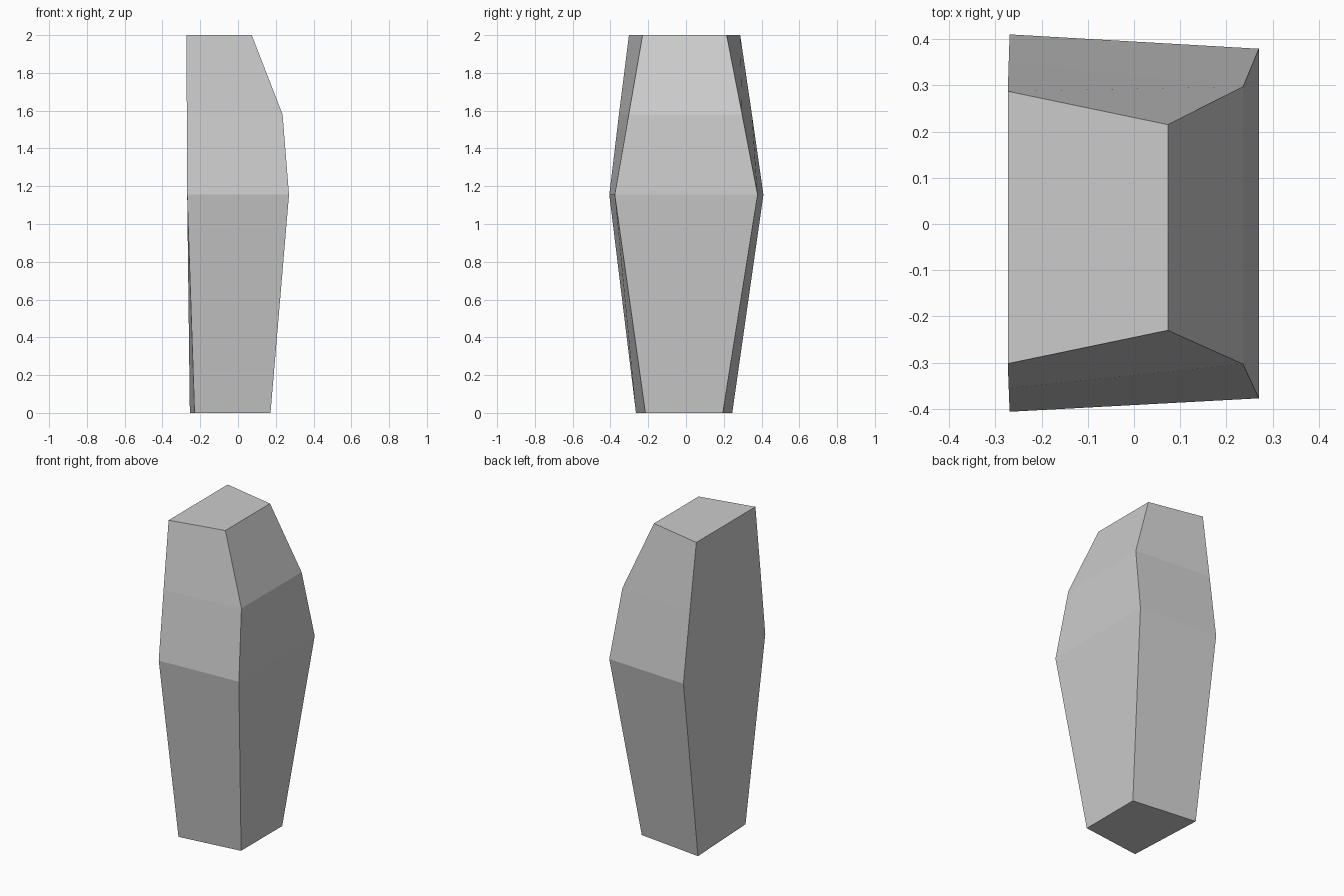
import bpy, bmesh

if "Cube" in bpy.data.objects:
    bpy.data.objects.remove(bpy.data.objects["Cube"])

# Cross-sections: z, then corners front-left, front-right, back-right, back-left
SECTIONS = [
    (0.0,   [(-0.23, -0.265), (0.172, -0.215), (0.172, 0.195), (-0.255, 0.245)]),
    (1.155, [(-0.269, -0.406), (0.27, -0.377), (0.27, 0.379), (-0.269, 0.41)]),
    (1.58,  [(-0.271, -0.355), (0.236, -0.303), (0.236, 0.297), (-0.271, 0.349)]),
    (2.0,   [(-0.273, -0.302), (0.073, -0.23), (0.073, 0.215), (-0.273, 0.287)]),
]


def loft(name, sections):
    bm = bmesh.new()
    rings = [[bm.verts.new((x, y, z)) for x, y in pts] for z, pts in sections]
    for low, high in zip(rings, rings[1:]):
        n = len(low)
        for i in range(n):
            j = (i + 1) % n
            bm.faces.new((low[i], low[j], high[j], high[i]))
    # Flat end caps
    bm.faces.new(rings[0][::-1])
    bm.faces.new(rings[-1])
    bmesh.ops.recalc_face_normals(bm, faces=bm.faces)
    mesh = bpy.data.meshes.new(name)
    bm.to_mesh(mesh)
    bm.free()
    obj = bpy.data.objects.new(name, mesh)
    bpy.context.collection.objects.link(obj)
    return obj


# Faceted standing stone
loft("standing_stone", SECTIONS)
